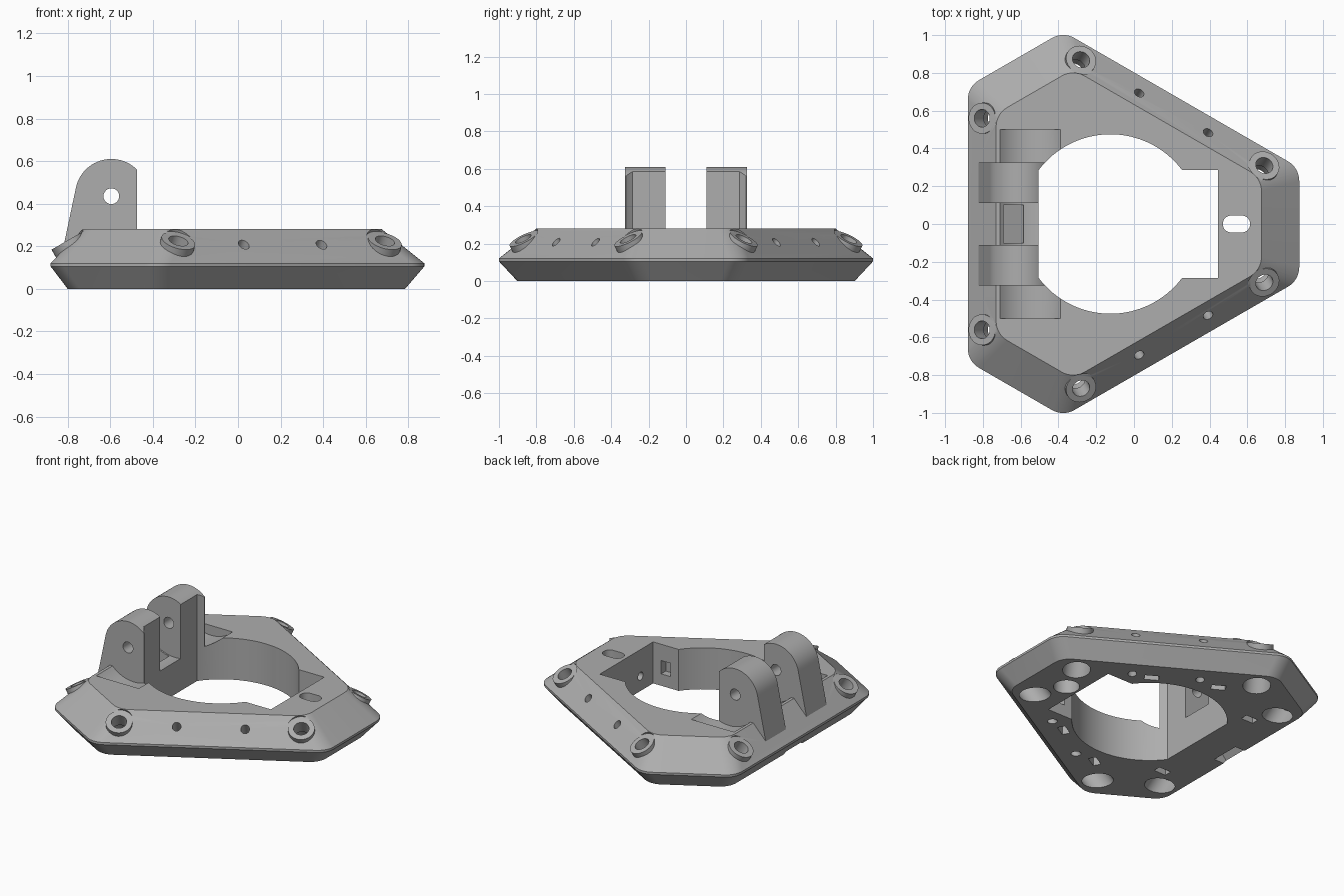
import bpy, bmesh, math
from mathutils import Vector

cube = bpy.data.objects.get("Cube")
if cube:
    bpy.data.objects.remove(cube)

grey = bpy.data.materials.new("plain grey")
grey.use_nodes = True
COLOUR = (0.42, 0.42, 0.42, 1)
grey.diffuse_color = COLOUR
grey.node_tree.nodes["Principled BSDF"].inputs["Base Color"].default_value = COLOUR


def make_object(name, loops):
    """Solid lofted through matching closed loops of points."""
    bm = bmesh.new()
    rings = [[bm.verts.new(p) for p in loop] for loop in loops]
    for low, high in zip(rings, rings[1:]):
        for i in range(len(low)):
            j = (i + 1) % len(low)
            bm.faces.new((low[i], low[j], high[j], high[i]))
    bm.faces.new(rings[0][::-1])
    bm.faces.new(rings[-1])
    bmesh.ops.recalc_face_normals(bm, faces=bm.faces)
    mesh = bpy.data.meshes.new(name)
    bm.to_mesh(mesh)
    bm.free()
    mesh.materials.append(grey)
    obj = bpy.data.objects.new(name, mesh)
    bpy.context.collection.objects.link(obj)
    return obj


def arc(cx, cy, r, start, end, steps=16):
    angles = [math.radians(start + (end - start) * i / steps) for i in range(steps + 1)]
    return [(cx + r * math.cos(a), cy + r * math.sin(a)) for a in angles]


def prism_z(name, pts, low, high):
    return make_object(name, [[(x, y, z) for x, y in pts] for z in (low, high)])


def prism_y(name, pts, low, high):
    return make_object(name, [[(x, y, z) for x, z in pts] for y in (low, high)])


def rod(name, start, end, r, sides=32):
    start, end = Vector(start), Vector(end)
    turn = (end - start).to_track_quat('Z', 'Y')
    ring = [turn @ Vector((x, y, 0)) for x, y in arc(0, 0, r, 0, 360, sides)[:-1]]
    return make_object(name, [[c + p for p in ring] for c in (start, end)])


def block(name, x, y, width, depth, low, high, turn=0):
    c, s = math.cos(math.radians(turn)), math.sin(math.radians(turn))
    corners = [(a * width / 2, b * depth / 2) for a, b in ((-1, -1), (1, -1), (1, 1), (-1, 1))]
    return prism_z(name, [(x + a * c - b * s, y + a * s + b * c) for a, b in corners], low, high)


def outline(right, slant, back, left, z, radius=0.12):
    """Rounded six-sided outline from the distance of each edge to the centre."""
    sides = [(0, right), (60, slant), (120, back), (180, left), (240, back), (300, slant)]
    pts = []
    for i, (a, d) in enumerate(sides):
        b, e = sides[(i + 1) % 6]
        ra, rb = math.radians(a), math.radians(a + 60)
        d, e = d - radius, e - radius
        det = math.sin(rb - ra)
        cx = (d * math.sin(rb) - e * math.sin(ra)) / det
        cy = (e * math.cos(ra) - d * math.cos(rb)) / det
        pts += [(x, y, z) for x, y in arc(cx, cy, radius, a, a + 60, 8)]
    return pts


# Bevelled ring body
frame = make_object("frame", [
    outline(0.785, 0.61, 0.985, 0.80, 0),
    outline(0.875, 0.695, 1.07, 0.88, 0.105),
    outline(0.875, 0.695, 1.07, 0.88, 0.12),
    outline(0.675, 0.548, 0.87, 0.73, 0.28)])

steps = []


def cut(obj):
    steps.append((obj, 'DIFFERENCE'))


def add(obj):
    steps.append((obj, 'UNION'))


# Swing clearance under the hinge, then the two hinge lugs
cut(rod("hinge_clearance", (-0.55, -0.5, 0.44), (-0.55, 0.5, 0.44), 0.226, 64))
lug_profile = [(-0.83, 0.15), (-0.475, 0.15)] + arc(-0.595, 0.44, 0.17, 45, 170, 24)
for side in (-1, 1):
    ends = sorted((side * 0.11, side * 0.325))
    add(prism_y("hinge_lug", lug_profile, *ends))
cut(rod("hinge_pin_hole", (-0.595, -0.5, 0.435), (-0.595, 0.5, 0.435), 0.037))

# Central opening: round with a flat hinge side and a square notch
opening = (arc(-0.125, 0, 0.475, 36.87, 143.13, 32)
           + arc(-0.125, 0, 0.475, 216.87, 323.13, 32)
           + [(0.445, -0.285), (0.445, 0.285)])
cut(prism_z("central_opening", opening, -0.1, 1))

# Slanted cable slot between the lugs
cut(prism_y("cable_slot", [(-0.69, 0.4), (-0.585, 0.4), (-0.585, 0.2), (-0.74, -0.02),
                           (-0.86, -0.02), (-0.69, 0.18)], -0.1, 0.1))

# Oblong slot with a wider pocket below
cut(prism_z("oblong_slot", arc(0.57, 0, 0.045, -90, 90) + arc(0.515, 0, 0.045, 90, 270), -0.1, 0.5))
cut(rod("slot_pocket", (0.54, 0, -0.1), (0.54, 0, 0.12), 0.08))

TILT = math.radians(30)


def tilted_axis(angle, side):
    a = math.radians(angle)
    return Vector((math.cos(a) * math.sin(TILT), side * math.sin(a) * math.sin(TILT), math.cos(TILT)))


for side in (-1, 1):
    # Tilted screw bosses with bores and underside pockets
    for x, y, angle in ((-0.28, 0.87, 60), (0.69, 0.31, 60), (-0.805, 0.56, 180)):
        n = tilted_axis(angle, side)
        top = Vector((x, side * y, 0.225))
        add(rod("screw_boss", top - n * 0.09, top + n * 0.02, 0.082))
        cut(rod("boss_clearance", top, top + n * 0.2, 0.09))
        cut(rod("boss_bore", top - n * 0.5, top + n * 0.1, 0.047))
        cut(rod("boss_pocket", top - n * 0.5, top - n * 0.1, 0.085))

    # Small tilted screw holes through the long slopes
    for x, y in ((0.025, 0.69), (0.39, 0.48)):
        n = tilted_axis(60, side)
        p = Vector((x, side * y, 0.2))
        cut(rod("small_hole", p - n * 0.4, p + n * 0.2, 0.027, 24))

    # Nut pockets underneath
    for x, y, turn in ((0.21, 0.42, -30), (-0.18, 0.59, -30), (-0.575, 0.415, 0)):
        cut(block("nut_pocket", x, side * y, 0.09, 0.05, -0.1, 0.1, side * turn))

    # Openings in the notch walls
    cut(block("notch_window", 0.35, side * 0.29, 0.07, 0.09, 0.08, 0.17))
    cut(rod("notch_hole", (0.4, side * 0.15, 0.1), (0.55, side * 0.15, 0.1), 0.027, 24))

# Combine everything into one solid
for tool, operation in steps:
    mod = frame.modifiers.new(tool.name, 'BOOLEAN')
    mod.operation = operation
    mod.solver = 'EXACT'
    mod.object = tool
bpy.context.view_layer.update()
solid = bpy.data.meshes.new_from_object(frame.evaluated_get(bpy.context.evaluated_depsgraph_get()))
frame.modifiers.clear()
frame.data = solid
for tool, _ in steps:
    bpy.data.objects.remove(tool)
solid.materials.clear()
solid.materials.append(grey)
for face in solid.polygons:
    face.material_index = 0

# Smooth curved walls, crisp edges
bpy.ops.object.select_all(action='DESELECT')
frame.select_set(True)
bpy.context.view_layer.objects.active = frame
bpy.ops.object.shade_smooth_by_angle(angle=math.radians(25))
